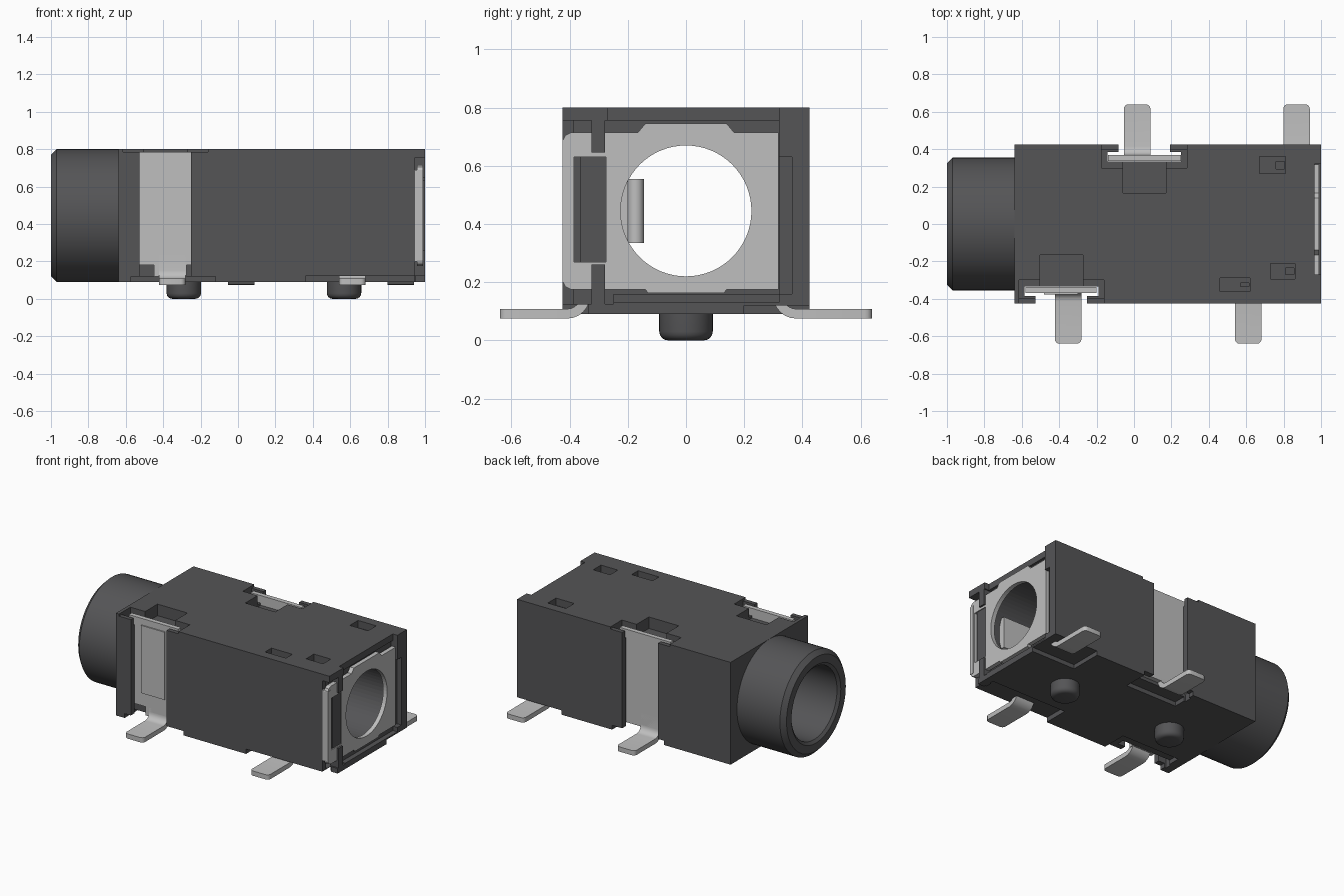
import bpy, bmesh, math
from mathutils import Vector, Matrix

if "Cube" in bpy.data.objects:
    bpy.data.objects.remove(bpy.data.objects["Cube"])


def material(name, rgb):
    m = bpy.data.materials.new(name)
    m.use_nodes = True
    m.diffuse_color = (*rgb, 1)
    m.node_tree.nodes["Principled BSDF"].inputs["Base Color"].default_value = (*rgb, 1)
    return m


DARK = material("dark grey plastic", (0.09, 0.09, 0.094))
METAL = material("light grey metal", (0.52, 0.52, 0.52))
CZ = 0.445          # height of the socket axis


def finish(name, bm, mat, smooth=False):
    bmesh.ops.recalc_face_normals(bm, faces=bm.faces)
    me = bpy.data.meshes.new(name)
    bm.to_mesh(me)
    bm.free()
    ob = bpy.data.objects.new(name, me)
    bpy.context.collection.objects.link(ob)
    me.materials.append(mat)
    if smooth:
        bpy.ops.object.select_all(action='DESELECT')
        ob.select_set(True)
        bpy.context.view_layer.objects.active = ob
        bpy.ops.object.shade_smooth_by_angle(angle=math.radians(35))
    return ob


def add_box(bm, x0, x1, y0, y1, z0, z1):
    mat = Matrix.Translation(((x0 + x1) / 2, (y0 + y1) / 2, (z0 + z1) / 2))
    mat = mat @ Matrix.Diagonal((abs(x1 - x0), abs(y1 - y0), abs(z1 - z0), 1))
    bmesh.ops.create_cube(bm, size=1, matrix=mat)


def box(name, dims, mat):
    bm = bmesh.new()
    add_box(bm, *dims)
    return finish(name, bm, mat)


def prism(name, outline, axis, a, b, mat, smooth=False):
    """Extrude a 2D outline along x (points are y, z)."""
    bm = bmesh.new()
    f = bm.faces.new([bm.verts.new((a, p, q)) for p, q in outline])
    r = bmesh.ops.extrude_face_region(bm, geom=[f])
    bmesh.ops.translate(bm, vec=axis * (b - a),
                        verts=[v for v in r['geom'] if isinstance(v, bmesh.types.BMVert)])
    return bm if name is None else finish(name, bm, mat, smooth)


def lathe(name, profile, mat):
    """Spin a closed (x, radius) profile about the socket axis."""
    bm = bmesh.new()
    vs = [bm.verts.new((x, 0, CZ + r)) for x, r in profile]
    es = [bm.edges.new((vs[i], vs[(i + 1) % len(vs)])) for i in range(len(vs))]
    bmesh.ops.spin(bm, geom=vs + es, cent=(0, 0, CZ), axis=(1, 0, 0),
                   angle=math.tau, steps=64, use_duplicate=False)
    bmesh.ops.remove_doubles(bm, verts=bm.verts, dist=1e-5)
    return finish(name, bm, mat, True)


def cut(ob, cutter):
    mod = ob.modifiers.new("cut", 'BOOLEAN')
    mod.operation, mod.solver, mod.object = 'DIFFERENCE', 'EXACT', cutter
    bpy.context.view_layer.update()
    ev = ob.evaluated_get(bpy.context.evaluated_depsgraph_get())
    me = bpy.data.meshes.new_from_object(ev)
    ob.modifiers.clear()
    ob.data = me
    bpy.data.objects.remove(cutter)


def cut_box(ob, *dims):
    cut(ob, box("cutter", dims, ob.data.materials[0]))


def rod(x0, x1, r, cy=0):
    bm = bmesh.new()
    bmesh.ops.create_cone(bm, cap_ends=True, segments=64, radius1=r, radius2=r, depth=x1 - x0,
                          matrix=Matrix.Translation(((x0 + x1) / 2, cy, CZ)) @ Matrix.Rotation(math.pi / 2, 4, 'Y'))
    return finish("cutter", bm, DARK)


# Housing block with through bore
body = box("housing", (-0.64, 1, -0.425, 0.425, 0.09, 0.80), DARK)
cut(body, rod(-0.8, 1.2, 0.25))

# Side slots that hold the wide terminals: centre x, side
for cx, s in ((-0.388, -1), (0.055, 1)):
    cut_box(body, cx - 0.138, cx + 0.138, s * 0.335, s * 0.6, 0, 1)           # opening
    cut_box(body, cx - 0.197, cx + 0.197, s * 0.335, s * 0.385, 0, 1)         # plate channel
    cut_box(body, cx - 0.228, cx + 0.228, s * 0.30, s * 0.395, 0.735, 1)      # top pocket
    cut_box(body, cx - 0.115, cx + 0.115, s * 0.165, s * 0.35, 0.72, 1)       # inner pocket
    cut_box(body, cx - 0.228, cx + 0.228, s * 0.36, s * 0.6, 0.785, 1)        # top lip
    cut_box(body, cx - 0.185, cx + 0.268 if s < 0 else cx + 0.215,
            s * 0.25, s * 0.6, 0, 0.12)                                       # foot clearance
# Foot clearance for the narrow legs
cut_box(body, 0.36, 0.95, -0.6, -0.25, 0, 0.123)
cut_box(body, 0.66, 1.1, 0.2, 0.6, 0, 0.12)

# Small pockets in the roof, each with a deeper end
for x0, x1, y0, y1 in ((0.67, 0.81, 0.27, 0.36), (0.73, 0.86, -0.295, -0.21), (0.46, 0.62, -0.36, -0.29)):
    cut_box(body, x0, x1, y0, y1, 0.75, 1)
    cut_box(body, x1 - 0.05, x1 - 0.005, y0 + 0.025, y1 - 0.025, 0.72, 1)

# Open end: recess, roof notch and open front corner
cut_box(body, 0.95, 1.1, -0.28, 0.32, 0.16, 0.755)
cut_box(body, 0.965, 1.1, -0.27, 0.32, 0.13, 1)
cut_box(body, 0.945, 1.1, -0.6, -0.25, 0.125, 0.755)
cut_box(body, 0.90, 1.1, -0.385, -0.29, 0.125, 0.755)
cut_box(body, 0.965, 1.1, 0.31, 0.365, 0.16, 0.63)
cut_box(body, 0.945, 1.1, -0.6, -0.335, 0, 0.2)

# Posts beside the end plate
for i, (z0, z1) in enumerate(((0.09, 0.26), (0.645, 0.765))):
    box(f"end_post_{i + 1}", (0.94, 1.0, -0.325, -0.278, z0, z1), DARK)
box("end_post_middle", (0.94, 0.982, -0.365, -0.275, 0.24, 0.66), DARK)

# Barrel
lathe("barrel", [(-0.63, 0.25), (-0.985, 0.25), (-1.0, 0.27), (-1.0, 0.325),
                 (-0.97, 0.355), (-0.63, 0.355)], DARK)

# Locating pegs
for i, x in enumerate((-0.29, 0.567)):
    bm = bmesh.new()
    bmesh.ops.create_cone(bm, cap_ends=True, segments=40, radius1=0.092, radius2=0.092, depth=0.14,
                          matrix=Matrix.Translation((x, 0, 0.07)))
    rim = [e for e in bm.edges if all(v.co.z < 0.01 for v in e.verts)]
    bmesh.ops.bevel(bm, geom=rim, offset=0.03, segments=4, profile=0.5, affect='EDGES')
    finish(f"locating_peg_{i + 1}", bm, DARK, True)

# End contact plate with raised middle tabs, round hole and corner window
outline = [(-0.395, 0.175), (-0.14, 0.175), (-0.13, 0.162), (0.13, 0.162), (0.14, 0.175), (0.318, 0.175),
           (0.318, 0.715), (0.165, 0.715), (0.14, 0.745), (-0.14, 0.745), (-0.165, 0.715), (-0.395, 0.715),
           (-0.415, 0.705), (-0.425, 0.685), (-0.425, 0.205), (-0.415, 0.185)]
plate = prism("end_contact_plate", outline, Vector((1, 0, 0)), 0.958, 0.988, METAL)
cut(plate, rod(0.8, 1.2, 0.225))
cut_box(plate, 0.9, 1.1, -0.385, -0.275, 0.27, 0.63)
box("corner_contact_return", (0.945, 0.99, -0.424, -0.395, 0.2, 0.69), METAL)


def foot(name, cx, s, y0, ztop):
    """Bent strip: vertical blade, rounded bend, flat solder foot."""
    t, r, zb = 0.033, 0.045, 0.075
    pts = [(y0, ztop), (y0 + t, ztop)]
    cy, cz = y0 + t + r, zb + t + r
    arc = [math.pi + i * math.pi / 12 for i in range(7)]
    pts += [(cy + r * math.cos(a), cz + r * math.sin(a)) for a in arc]
    pts += [(0.64, zb + t), (0.64, zb)]
    pts += [(cy + (r + t) * math.cos(a), cz + (r + t) * math.sin(a)) for a in reversed(arc)]
    bm = prism(None, [(s * y, z) for y, z in pts], Vector((1, 0, 0)), cx - 0.071, cx + 0.071, METAL)
    tip = [e for e in bm.edges if all(abs(v.co.y) > 0.639 for v in e.verts)
           and abs(e.verts[0].co.x - e.verts[1].co.x) < 1e-4]
    bmesh.ops.bevel(bm, geom=tip, offset=0.025, segments=4, profile=0.5, affect='EDGES')
    finish(name, bm, METAL, True)


foot("front_wide_foot", -0.352, -1, 0.337, 0.24)
foot("back_wide_foot", 0.017, 1, 0.337, 0.24)
foot("front_narrow_leg", 0.611, -1, 0.33, 0.25)
foot("back_narrow_leg", 0.869, 1, 0.30, 0.25)

# Wide terminal blades
box("front_terminal", (-0.58, -0.2, -0.37, -0.338, 0.18, 0.785), METAL)
box("front_terminal_neck", (-0.45, -0.275, -0.37, -0.338, 0.12, 0.19), METAL)
box("front_terminal_tongue", (-0.48, -0.30, -0.378, -0.36, 0.27, 0.74), METAL)
box("back_terminal", (-0.14, 0.25, 0.338, 0.37, 0.14, 0.785), METAL)

# Rounded spring contact inside the bore
bm = bmesh.new()
bmesh.ops.create_cone(bm, cap_ends=True, segments=24, radius1=0.028, radius2=0.028, depth=0.22,
                      matrix=Matrix.Translation((0.6, -0.173, CZ)))
add_box(bm, 0.6, 0.9, -0.245, -0.2, 0.335, 0.555)
finish("spring_contact", bm, METAL, True)
